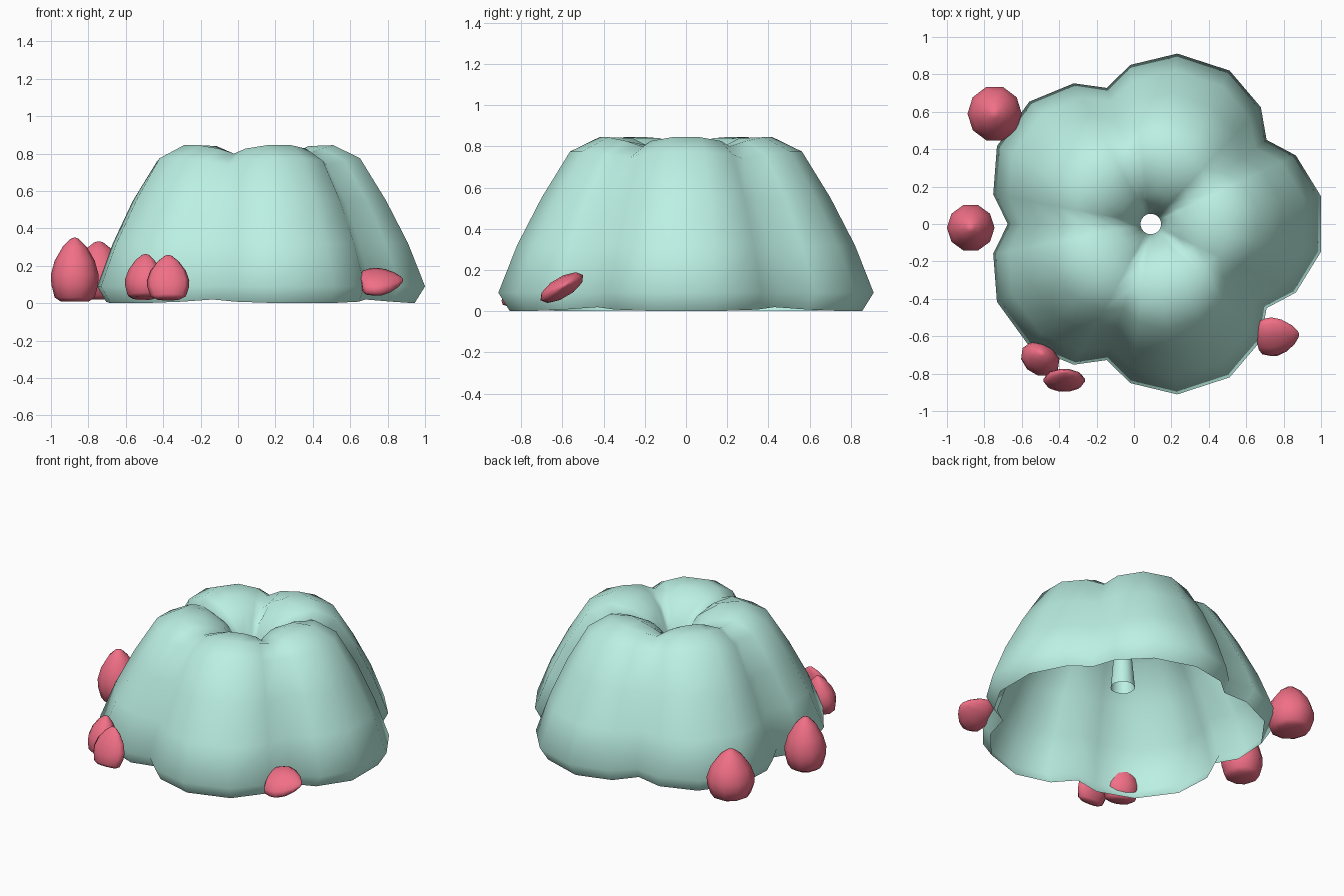
import bpy, bmesh
from math import sin, cos, pi, radians
from mathutils import Vector, Matrix

if "Cube" in bpy.data.objects:
    bpy.data.objects.remove(bpy.data.objects["Cube"])


def material(name, color):
    m = bpy.data.materials.new(name)
    m.diffuse_color = (*color, 1)
    m.use_nodes = True
    m.node_tree.nodes["Principled BSDF"].inputs["Base Color"].default_value = m.diffuse_color
    return m


def loft(name, rings, mat, caps=False):
    """Skin a list of closed rings of points, smooth shaded."""
    bm = bmesh.new()
    vr = [[bm.verts.new(p) for p in ring] for ring in rings]
    n = len(vr[0])
    for a, b in zip(vr, vr[1:]):
        for i in range(n):
            j = (i + 1) % n
            bm.faces.new((a[i], a[j], b[j], b[i]))
    if caps:
        bm.faces.new(vr[0][::-1])
        bm.faces.new(vr[-1])
    for f in bm.faces:
        f.smooth = True
    me = bpy.data.meshes.new(name)
    bm.to_mesh(me)
    bm.free()
    me.materials.append(mat)
    ob = bpy.data.objects.new(name, me)
    bpy.context.collection.objects.link(ob)
    return ob


mint = material("mint", (0.50, 0.87, 0.77))
red = material("berry_red", (0.88, 0.16, 0.24))

# Five-lobed shell: lobe radius, lobe height, groove radius, groove height
profile = [
    (0.865, 0.00, 0.73, 0.02), (0.922, 0.09, 0.765, 0.09),
    (0.83, 0.32, 0.69, 0.32), (0.71, 0.55, 0.60, 0.54),
    (0.57, 0.775, 0.475, 0.74), (0.425, 0.845, 0.36, 0.80),
    (0.29, 0.84, 0.24, 0.76), (0.17, 0.78, 0.14, 0.69),
    (0.09, 0.66, 0.085, 0.62), (0.055, 0.50, 0.055, 0.50),
    (0.075, 0.28, 0.072, 0.28),
]
steps = [(-36, 0), (-25.3, 0.59), (-9.2, 1), (9.2, 1), (25.3, 0.59)]
rings = []
for lr, lz, gr, gz in profile:
    ring = []
    for lobe in range(5):
        for off, w in steps:
            a = radians(72 * lobe + off)
            r, z = gr + (lr - gr) * w, gz + (lz - gz) * w
            ring.append((0.09 + r * cos(a), r * sin(a), z))
    rings.append(ring)
loft("jelly_shell", rings, mint)

# Egg-shaped berries around the foot: unit profile of radius and height
egg = [(0.30, -0.5), (0.42, -0.44), (0.49, -0.24), (0.50, -0.08),
       (0.42, 0.14), (0.25, 0.36), (0.09, 0.48), (0.03, 0.5)]


def berry(name, centre, axis, normal, length, width, thick):
    u = Vector(axis).normalized()
    n = Vector(normal)
    n = (n - u * n.dot(u)).normalized()
    v = n.cross(u)
    c = Vector(centre)
    rs = [[c + u * h * length + v * r * width * cos(2 * pi * i / 10)
           + n * r * thick * sin(2 * pi * i / 10) for i in range(10)]
          for r, h in egg]
    ob = loft(name, rs, red, caps=True)
    bm = bmesh.new()
    bm.from_mesh(ob.data)
    bmesh.ops.recalc_face_normals(bm, faces=bm.faces)
    bm.to_mesh(ob.data)
    bm.free()


berry("berry_back_left", (-0.745, 0.59, 0.175), (0, 0, 1), (0, -1, 0), 0.31, 0.29, 0.30)
berry("berry_left", (-0.873, -0.02, 0.18), (0, 0, 1), (0, -1, 0), 0.34, 0.255, 0.255)
berry("berry_front_left", (-0.50, -0.715, 0.145), (0.05, 0.2, 0.95), (-0.5, -0.85, 0), 0.24, 0.22, 0.17)
berry("berry_front", (-0.373, -0.825, 0.14), (0, 0.3, 0.95), (0, -1, 0), 0.245, 0.225, 0.10)
berry("berry_front_right", (0.77, -0.60, 0.117), (0.92, 0.1, 0.08), (0, -0.5, 0.85), 0.225, 0.24, 0.10)
